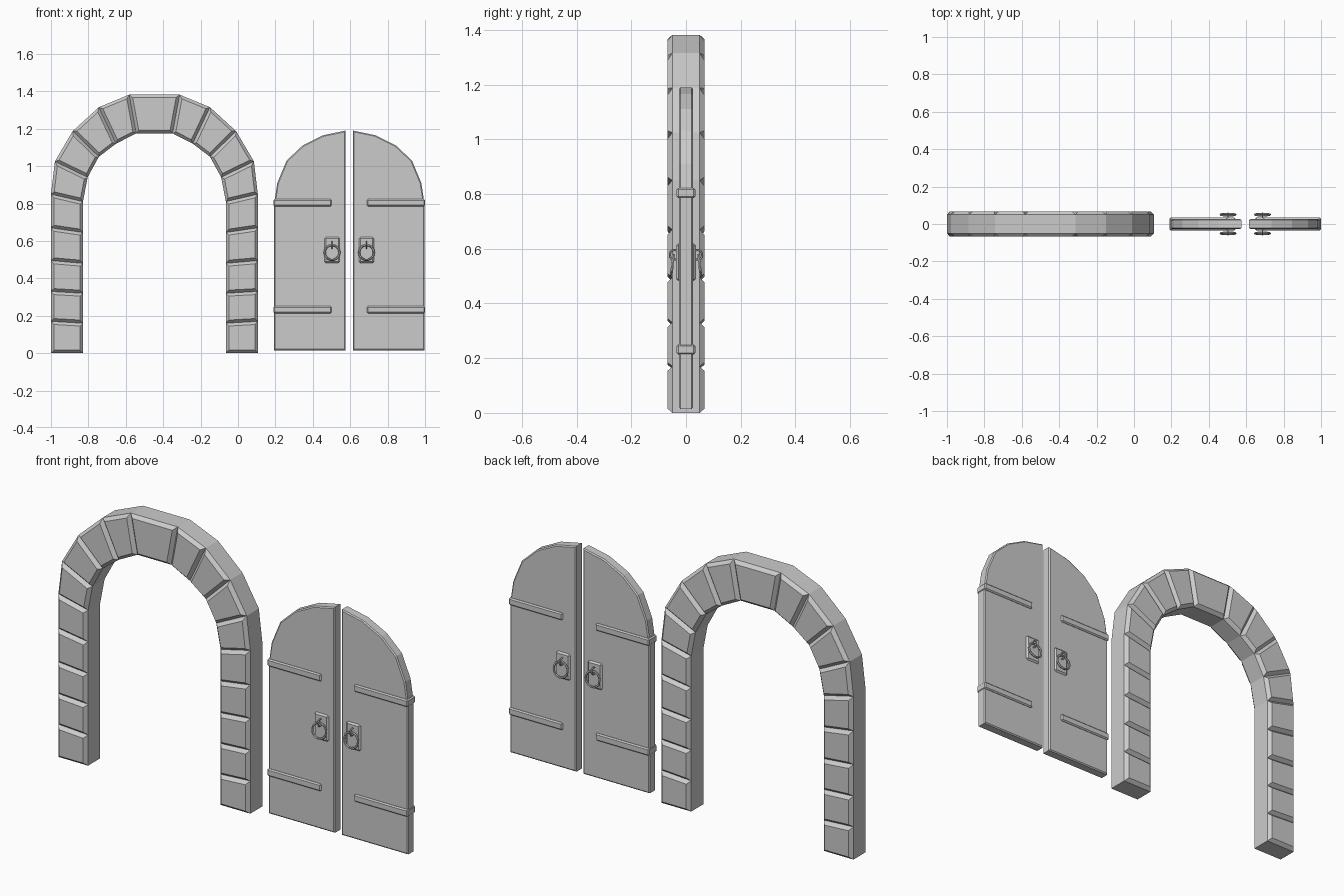
import bpy, bmesh, math
from mathutils import Matrix

if "Cube" in bpy.data.objects:
    bpy.data.objects.remove(bpy.data.objects["Cube"])


def finish(bm, name):
    bmesh.ops.recalc_face_normals(bm, faces=bm.faces)
    me = bpy.data.meshes.new(name)
    bm.to_mesh(me)
    bm.free()
    ob = bpy.data.objects.new(name, me)
    bpy.context.collection.objects.link(ob)
    return ob


def chamfer_faces(bm, faces, width, height):
    bmesh.ops.inset_individual(bm, faces=faces, thickness=width,
                               depth=height, use_even_offset=True)


def box(name, x0, x1, y0, y1, z0, z1, bevel):
    bm = bmesh.new()
    bmesh.ops.create_cube(bm, size=1)
    for v in bm.verts:
        v.co = ((x0 + x1) / 2 + v.co.x * (x1 - x0),
                (y0 + y1) / 2 + v.co.y * (y1 - y0),
                (z0 + z1) / 2 + v.co.z * (z1 - z0))
    bmesh.ops.bevel(bm, geom=bm.edges[:], offset=bevel, segments=1,
                    affect='EDGES', profile=0.5)
    return finish(bm, name)


def ring(name, loc, rot, major, minor, n=14, m=6):
    bm = bmesh.new()
    mat = Matrix.Translation(loc) @ rot
    grid = []
    for i in range(n):
        a = 2 * math.pi * i / n
        row = []
        for j in range(m):
            b = 2 * math.pi * j / m
            r = major + minor * math.cos(b)
            v = bm.verts.new((r * math.cos(a), r * math.sin(a), minor * math.sin(b)))
            v.co = mat @ v.co
            row.append(v)
        grid.append(row)
    for i in range(n):
        for j in range(m):
            k, l = (i + 1) % n, (j + 1) % m
            bm.faces.new((grid[i][j], grid[k][j], grid[k][l], grid[i][l]))
    return finish(bm, name)


# Stone arch: joints as (outer x, outer z, inner x, inner z) from the arch axis
AXIS, BODY = -0.447, 0.05
half = [(.553, 0, .382, 0), (.553, .17, .382, .16), (.553, .33, .382, .32),
        (.553, .495, .382, .48), (.553, .67, .382, .645), (.553, .85, .382, .81),
        (.532, 1.025, .357, .94), (.437, 1.187, .297, 1.05),
        (.297, 1.315, .205, 1.12), (.135, 1.382, .097, 1.175)]
joints = half + [(-a, b, -c, d) for a, b, c, d in reversed(half)]
bm = bmesh.new()
rows = []
for ox, oz, ix, iz in joints:
    rows.append([bm.verts.new((AXIS + x, y, z)) for x, y, z in
                 ((ox, -BODY, oz), (ix, -BODY, iz), (ix, BODY, iz), (ox, BODY, oz))])
stone_faces = []
for p, q in zip(rows, rows[1:]):
    for j in range(4):
        k = (j + 1) % 4
        f = bm.faces.new((p[j], p[k], q[k], q[j]))
        if j in (0, 2):
            stone_faces.append(f)
bm.faces.new(rows[0])
bm.faces.new(rows[-1])
bmesh.ops.recalc_face_normals(bm, faces=bm.faces)
chamfer_faces(bm, stone_faces, 0.016, 0.018)
finish(bm, "stone_arch")

# Doors, mirrored about the gap between them
GAP = 0.595
outline = [(.02, .015), (.402, .015), (.402, .80), (.385, .91), (.335, 1.03),
           (.25, 1.11), (.14, 1.165), (.02, 1.19)]
for s, side in ((-1, "left"), (1, "right")):
    bm = bmesh.new()
    front = [bm.verts.new((GAP + s * d, -0.021, z)) for d, z in outline]
    back = [bm.verts.new((GAP + s * d, 0.021, z)) for d, z in outline]
    panels = [bm.faces.new(front), bm.faces.new(back)]
    for i in range(len(front)):
        k = (i + 1) % len(front)
        bm.faces.new((front[i], front[k], back[k], back[i]))
    bmesh.ops.recalc_face_normals(bm, faces=bm.faces)
    chamfer_faces(bm, panels, 0.006, 0.005)
    finish(bm, side + "_door_panel")

    # Hinge straps wrapping the outer edge
    for z, level in ((0.232, "lower"), (0.804, "upper")):
        xs = sorted((GAP + s * .095, GAP + s * .405))
        box(f"{side}_{level}_strap", *xs, -0.034, 0.034, z - .019, z + .019, 0.006)

    # Handle plate, staple and pull ring on both faces
    cx = GAP + s * .092
    for t, face in ((-1, "front"), (1, "back")):
        ys = sorted((t * .02, t * .036))
        box(f"{side}_{face}_handle_plate", cx - .041, cx + .041, *ys, .482, .620, 0.008)
        ring(f"{side}_{face}_handle_staple", (cx, t * .042, .578),
             Matrix.Rotation(math.pi / 2, 4, 'Y'), .018, .004, 10)
        ring(f"{side}_{face}_handle_ring", (cx, t * .05, .538),
             Matrix.Rotation(math.pi / 2 + t * 0.12, 4, 'X'), .040, .0055, 14)
